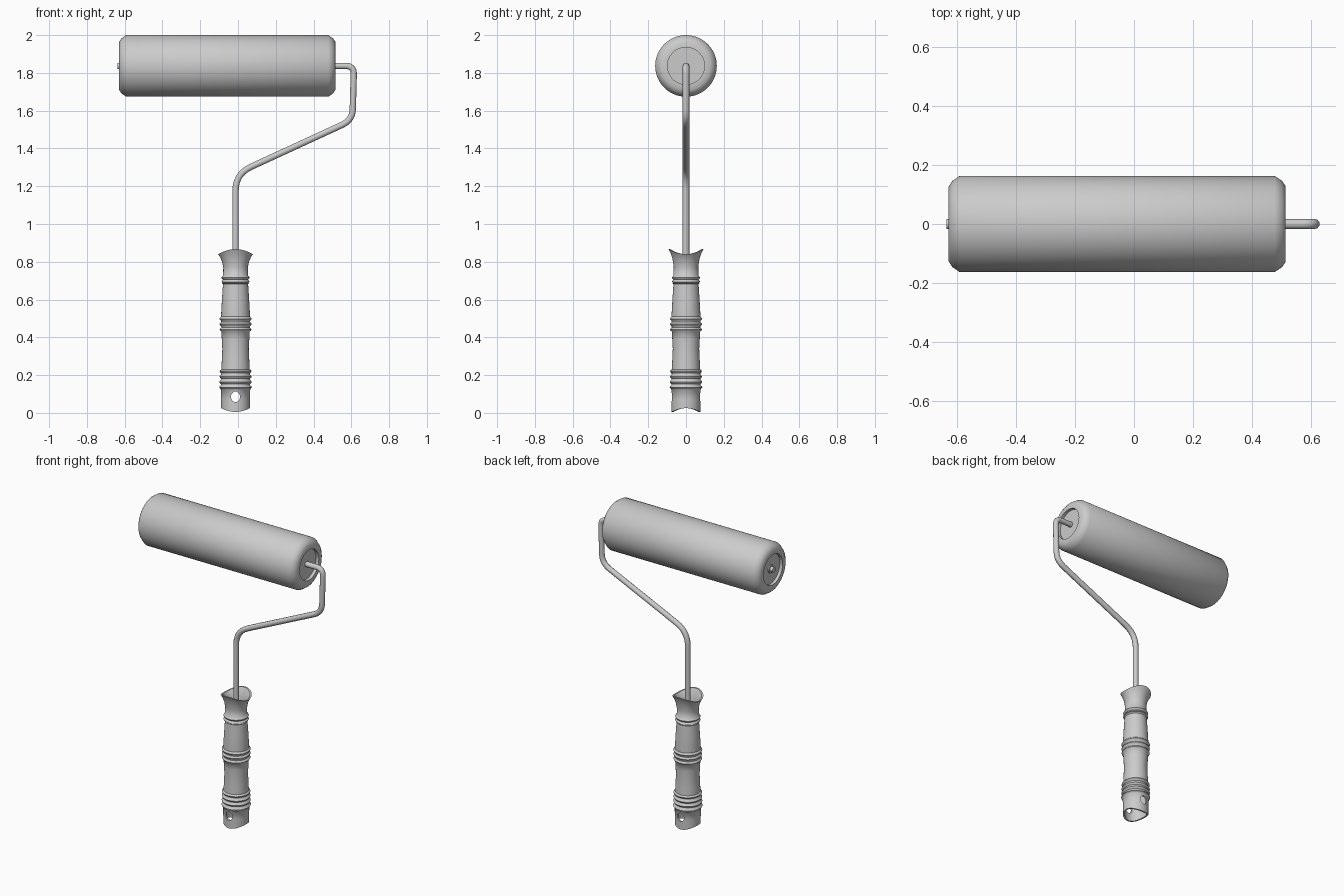
import bpy, bmesh, math
from mathutils import Vector, Matrix

cube = bpy.data.objects.get("Cube")
if cube:
    bpy.data.objects.remove(cube, do_unlink=True)

grey = bpy.data.materials.new("plain_grey")
grey.use_nodes = True
COLOR = (0.6, 0.6, 0.6, 1)
grey.diffuse_color = COLOR
grey.node_tree.nodes["Principled BSDF"].inputs["Base Color"].default_value = COLOR

AXIS_Z = 1.837      # height of the roller axle
GRIP_X = -0.013     # centre of the handle


def activate(obj):
    bpy.ops.object.select_all(action="DESELECT")
    obj.select_set(True)
    bpy.context.view_layer.objects.active = obj


def finish(obj, angle):
    obj.data.materials.clear()
    obj.data.materials.append(grey)
    activate(obj)
    bpy.ops.object.shade_smooth_by_angle(angle=math.radians(angle))


def lathe(name, profile, segments, matrix, closed=False, warp=None):
    """Spin (radius, height) points around z; warp shifts height by angle."""
    bm = bmesh.new()
    rings = []
    for r, z in profile:
        ring = []
        for i in range(segments):
            a = 2 * math.pi * i / segments
            dz = warp(z, a) if warp else 0
            ring.append(bm.verts.new((r * math.cos(a), r * math.sin(a), z + dz)))
        rings.append(ring)
    pairs = list(zip(rings, rings[1:]))
    if closed:
        pairs.append((rings[-1], rings[0]))
    for low, high in pairs:
        for i in range(segments):
            j = (i + 1) % segments
            bm.faces.new((low[i], low[j], high[j], high[i]))
    if not closed:
        bm.faces.new(rings[0])
        bm.faces.new(rings[-1])
    bmesh.ops.recalc_face_normals(bm, faces=bm.faces)
    bm.transform(matrix)
    mesh = bpy.data.meshes.new(name)
    bm.to_mesh(mesh)
    bm.free()
    obj = bpy.data.objects.new(name, mesh)
    bpy.context.collection.objects.link(obj)
    return obj


# Roller sleeve: chamfered cylinder with recessed end caps
along_x = Matrix.Translation((-0.057, 0, AXIS_Z)) @ Matrix.Rotation(math.pi / 2, 4, "Y")
half_end = [(0.098, 0.552), (0.098, 0.572), (0.128, 0.572), (0.146, 0.56), (0.163, 0.535)]
sleeve = [(r, -h) for r, h in half_end] + [(r, h) for r, h in reversed(half_end)]
finish(lathe("roller_sleeve", sleeve, 64, along_x), 50)

# Small collar around the axle on the free end
collar = [(0.026, -0.56), (0.026, -0.55)]
finish(lathe("axle_collar", collar, 24, along_x), 40)


# Bent wire frame with filleted corners
def fillet(corners, steps=7):
    path = [Vector(corners[0][:2])]
    for before, here, after in zip(corners, corners[1:], corners[2:]):
        p, cut = Vector(here[:2]), here[2]
        start = p + (Vector(before[:2]) - p).normalized() * cut
        end = p + (Vector(after[:2]) - p).normalized() * cut
        for k in range(steps + 1):
            t = k / steps
            path.append(start * (1 - t) ** 2 + p * 2 * t * (1 - t) + end * t ** 2)
    return path + [Vector(corners[-1][:2])]


route = [(-0.637, AXIS_Z, 0), (0.614, AXIS_Z, 0.045), (0.606, 1.55, 0.06),
         (GRIP_X, 1.265, 0.09), (GRIP_X, 0.6, 0)]
points = fillet(route)
curve = bpy.data.curves.new("wire_frame", "CURVE")
curve.dimensions = "3D"
curve.bevel_depth = 0.0175
curve.bevel_resolution = 3
curve.use_fill_caps = True
spline = curve.splines.new("POLY")
spline.points.add(len(points) - 1)
for target, p in zip(spline.points, points):
    target.co = (p.x, 0, p.y, 1)
wire = bpy.data.objects.new("wire_frame", curve)
bpy.context.collection.objects.link(wire)
activate(wire)
bpy.ops.object.convert(target="MESH")
finish(bpy.context.object, 50)

# Hollow grip: smooth waisted outline with raised ribs
outline = [(0.025, 0.076), (0.13, 0.078), (0.23, 0.075), (0.34, 0.070), (0.43, 0.075),
           (0.51, 0.077), (0.60, 0.072), (0.69, 0.066), (0.77, 0.065), (0.80, 0.071),
           (0.825, 0.082), (0.84, 0.092)]
ribs = [0.135, 0.164, 0.192, 0.221, 0.441, 0.47, 0.498, 0.693, 0.716]


def outer_radius(z):
    for (z0, r0), (z1, r1) in zip(outline, outline[1:]):
        if z <= z1:
            t = max(0, (z - z0) / (z1 - z0))
            return r0 + (r1 - r0) * t
    return outline[-1][1]


def saddle(z, angle):
    """Both ends of the grip are cut to a curve, longer at front and back."""
    top = max(0, (z - 0.76) / 0.08)
    bottom = max(0, (0.07 - z) / 0.045)
    return (0.027 * top - 0.02 * bottom) * math.sin(angle) ** 2


heights = {z: 0 for z, r in outline}
heights.update({0.05: 0, 0.07: 0, 0.28: 0, 0.39: 0, 0.65: 0})
for rib in ribs:
    for offset, swell in ((-0.011, 0), (-0.006, 0.006), (0, 0.009), (0.006, 0.006), (0.011, 0)):
        heights[round(rib + offset, 4)] = swell
outside = [(outer_radius(z) + heights[z], z) for z in sorted(heights)]
inside = [(outer_radius(z) - 0.01, z) for z, r in reversed(outline)]
inside.insert(-1, (0.066, 0.07))
at_grip = Matrix.Translation((GRIP_X, 0, 0))
grip = lathe("grip", outside + inside, 48, at_grip, closed=True, warp=saddle)

# Hanging hole through the lower grip
hole_matrix = (Matrix.Translation((GRIP_X, 0, 0.085)) @ Matrix.Rotation(math.pi / 2, 4, "X")
               @ Matrix.Diagonal((0.024, 0.028, 1, 1)))
cutter = lathe("hole_cutter", [(1, -0.2), (1, 0.2)], 20, hole_matrix)
cutter.hide_render = True
cut = grip.modifiers.new("hanging_hole", "BOOLEAN")
cut.operation = "DIFFERENCE"
cut.solver = "EXACT"
cut.object = cutter
activate(grip)
bpy.ops.object.modifier_apply(modifier=cut.name)
bpy.data.objects.remove(cutter, do_unlink=True)
finish(grip, 50)

# Plug that holds the wire inside the grip
finish(lathe("grip_plug", [(0.058, 0.58), (0.058, 0.72)], 32, at_grip), 40)
